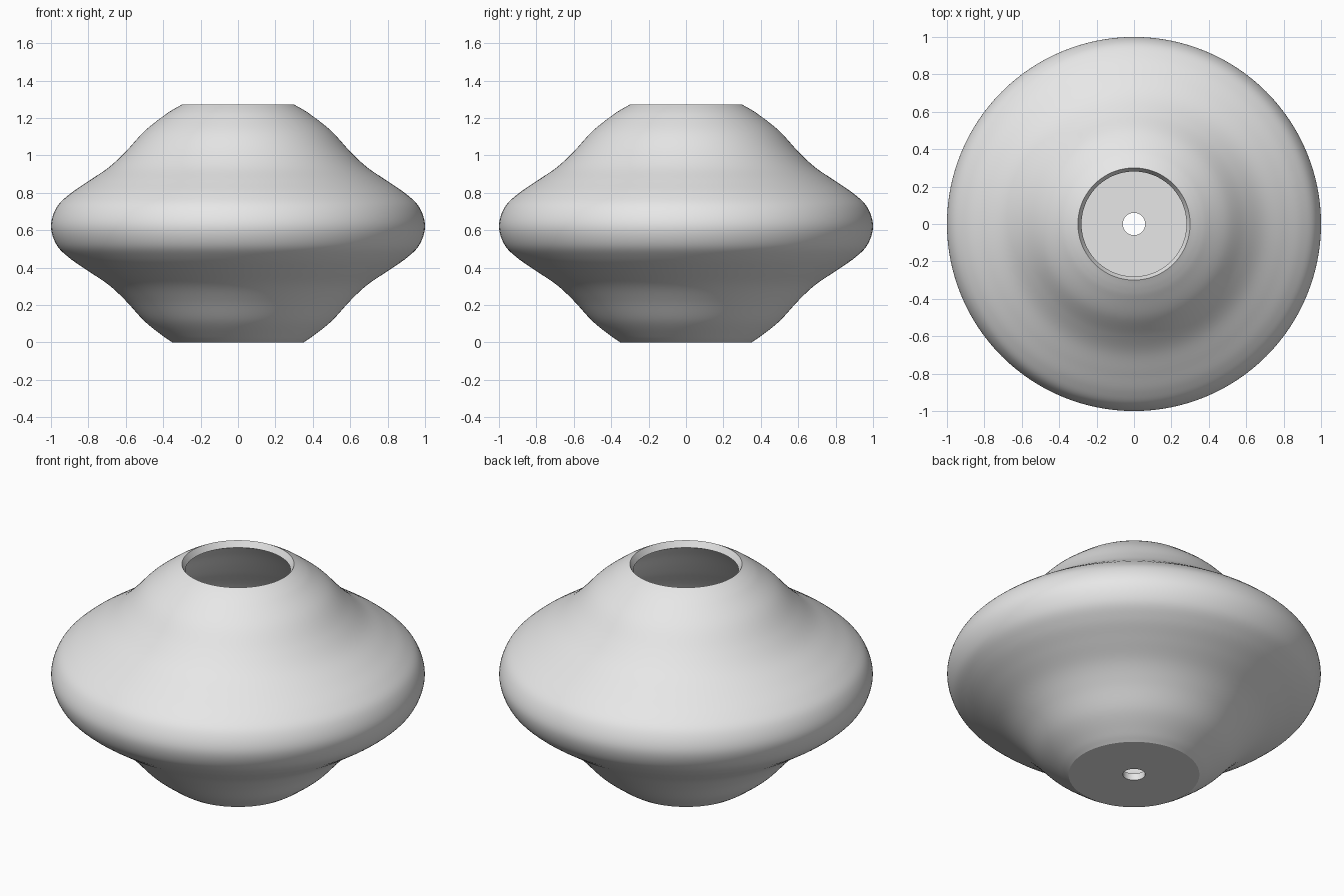
import bpy
import bmesh
import math
from mathutils import Vector
from mathutils.geometry import interpolate_bezier

if "Cube" in bpy.data.objects:
    bpy.data.objects.remove(bpy.data.objects["Cube"], do_unlink=True)

WALL = 0.04      # shell thickness
WAIST = 0.622    # height of the widest ring
SEGMENTS = 128

# Upper half of the silhouette (radius, height above the waist), widest ring to rim
half = [(1, 0), (0.97, 0.1), (0.9, 0.171), (0.8, 0.24), (0.69, 0.315),
        (0.6, 0.399), (0.5, 0.508), (0.4, 0.588), (0.35, 0.622), (0.3, 0.65)]
lower = [Vector((r, WAIST - h)) for r, h in reversed(half[1:-1])]
upper = [Vector((r, WAIST + h)) for r, h in half]
keys = lower + upper


def smooth_path(pts, steps=7):
    """Smooth curve through all the points."""
    ext = [pts[0] * 2 - pts[1]] + pts + [pts[-1] * 2 - pts[-2]]
    path = [pts[0]]
    for a, b, c, d in zip(ext, ext[1:], ext[2:], ext[3:]):
        curve = interpolate_bezier(b, b + (c - a) / 6, c - (d - b) / 6, c, steps)
        path += [Vector(p[:2]) for p in curve[1:]]
    return path


def inset_path(path, dist):
    """Parallel path on the inner side, with mitred corners."""
    result = []
    for i, p in enumerate(path):
        before = (p - path[i - 1]).normalized() if i else None
        after = (path[i + 1] - p).normalized() if i + 1 < len(path) else None
        before, after = before or after, after or before
        n1 = Vector((-before.y, before.x))
        n2 = Vector((-after.y, after.x))
        result.append(p + (n1 + n2) * dist / (1 + n1.dot(n2)))
    return result


# Closed wall section: drain hole, base, outer wall, rim, inner wall, inner floor
outer = [Vector((0.06, 0))] + smooth_path(keys)
section = outer + inset_path(outer, WALL)[::-1]

# Revolve the section around the vertical axis
bm = bmesh.new()
rings = []
for k in range(SEGMENTS):
    a = math.tau * k / SEGMENTS
    rings.append([bm.verts.new((p.x * math.cos(a), p.x * math.sin(a), p.y))
                  for p in section])
for k in range(SEGMENTS):
    r1, r2 = rings[k - 1], rings[k]
    for i in range(len(section)):
        bm.faces.new((r1[i - 1], r2[i - 1], r2[i], r1[i]))
bmesh.ops.recalc_face_normals(bm, faces=bm.faces)
mesh = bpy.data.meshes.new("planter_pot")
bm.to_mesh(mesh)
bm.free()

pot = bpy.data.objects.new("planter_pot", mesh)
bpy.context.collection.objects.link(pot)

# Plain grey
grey = bpy.data.materials.new("light_grey")
grey.use_nodes = True
colour = (0.8, 0.8, 0.8, 1)
grey.diffuse_color = colour
grey.node_tree.nodes["Principled BSDF"].inputs["Base Color"].default_value = colour
mesh.materials.append(grey)

# Smooth walls, crisp base and rim edges
bpy.ops.object.select_all(action='DESELECT')
pot.select_set(True)
bpy.context.view_layer.objects.active = pot
bpy.ops.object.shade_smooth_by_angle(angle=math.radians(20))
